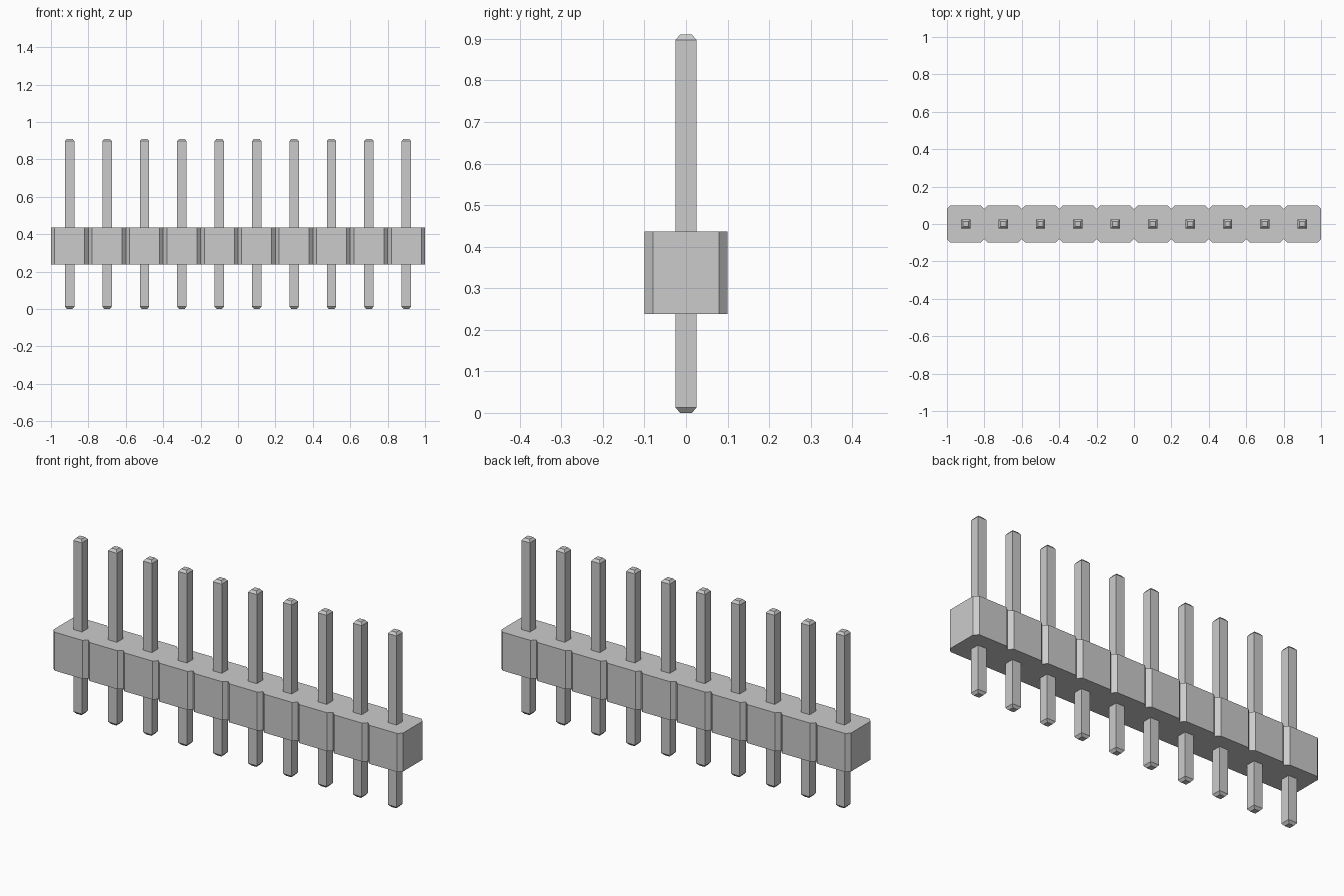
import bpy
import bmesh

if "Cube" in bpy.data.objects:
    bpy.data.objects.remove(bpy.data.objects["Cube"], do_unlink=True)

COUNT, PITCH = 10, 0.2
HALF, CUT = PITCH / 2, 0.02
BODY_LOW, BODY_HIGH = 0.238, 0.437
PIN_HALF, PIN_TIP, PIN_TAPER, PIN_TOP = 0.025, 0.0145, 0.0125, 0.91

grey = bpy.data.materials.new("plain grey")
grey.use_nodes = True
colour = (0.6, 0.6, 0.6, 1)
grey.diffuse_color = colour
grey.node_tree.nodes["Principled BSDF"].inputs["Base Color"].default_value = colour


def loft(name, rings):
    """Skin matching point rings and cap both ends."""
    bm = bmesh.new()
    loops = [[bm.verts.new(p) for p in ring] for ring in rings]
    n = len(loops[0])
    for low, high in zip(loops, loops[1:]):
        for i in range(n):
            j = (i + 1) % n
            bm.faces.new((low[i], low[j], high[j], high[i]))
    bm.faces.new(loops[0][::-1])
    bm.faces.new(loops[-1])
    bmesh.ops.recalc_face_normals(bm, faces=bm.faces)
    mesh = bpy.data.meshes.new(name)
    bm.to_mesh(mesh)
    bm.free()
    mesh.materials.append(grey)
    obj = bpy.data.objects.new(name, mesh)
    bpy.context.collection.objects.link(obj)
    return obj


centres = [(i - (COUNT - 1) / 2) * PITCH for i in range(COUNT)]

# Housing: one block whose long sides are notched between positions
front = [(centres[0] - HALF, CUT - HALF)]
for x in centres:
    front += [(x - HALF + CUT, -HALF), (x + HALF - CUT, -HALF), (x + HALF, CUT - HALF)]
outline = front + [(-x, -y) for x, y in front]
loft("housing", [[(x, y, z) for x, y in outline] for z in (BODY_LOW, BODY_HIGH)])

# Pins: square posts with tapered ends, running through the housing
profile = [(PIN_TIP, 0), (PIN_HALF, PIN_TAPER),
           (PIN_HALF, PIN_TOP - PIN_TAPER), (PIN_TIP, PIN_TOP)]
corners = [(-1, -1), (1, -1), (1, 1), (-1, 1)]
for number, x in enumerate(centres, 1):
    loft(f"pin_{number}", [[(x + r * a, r * b, z) for a, b in corners] for r, z in profile])
